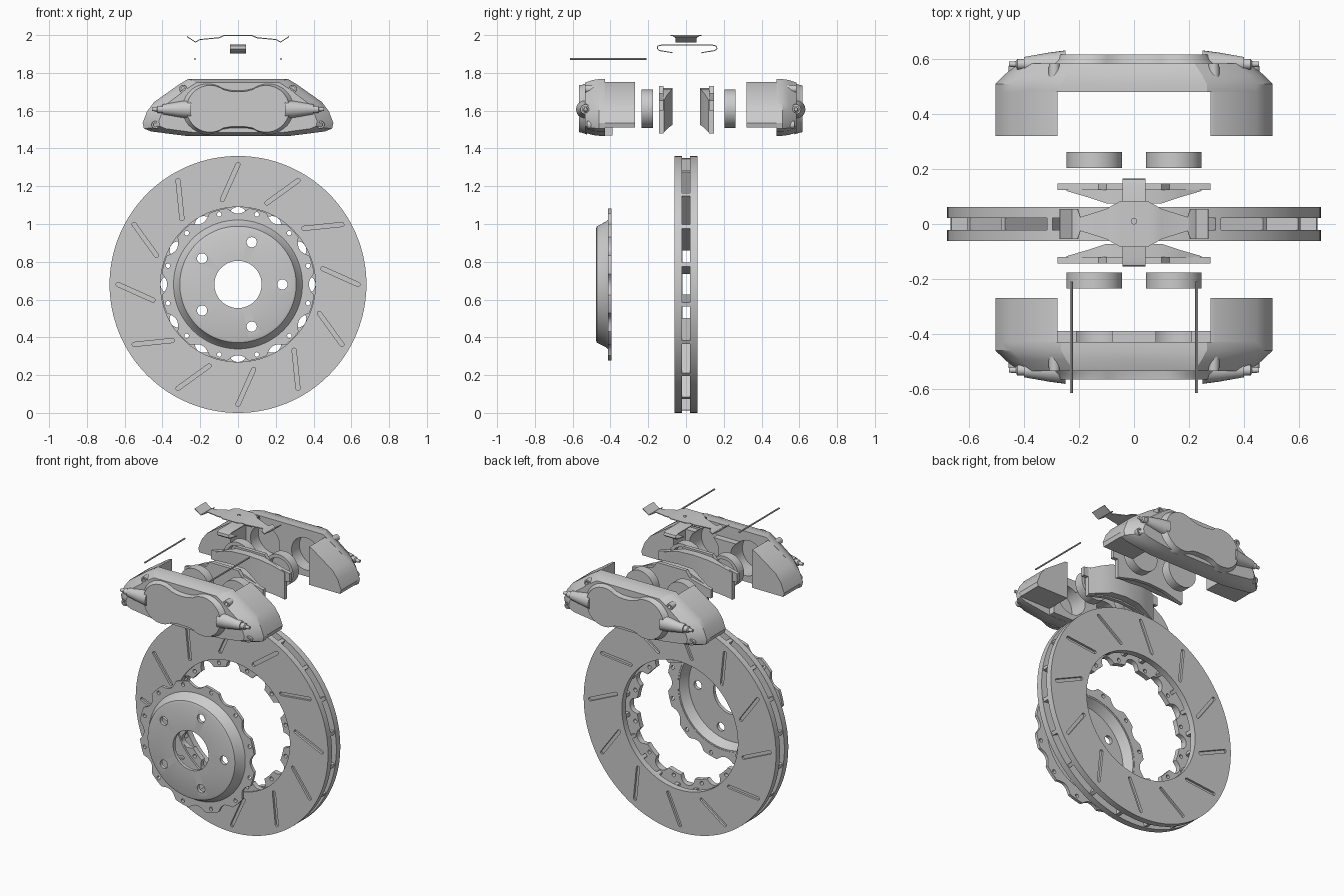
import bpy, bmesh
from math import sin, cos, pi, radians, sqrt

if "Cube" in bpy.data.objects:
    bpy.data.objects.remove(bpy.data.objects["Cube"])

ZC = 0.68  # disc axis height


def add(bm, rings, cyclic=False):
    """Skin a list of equal-length point rings; cap the ends unless cyclic."""
    vs = [[bm.verts.new(p) for p in r] for r in rings]
    n = len(vs[0])
    for i in range(len(vs) if cyclic else len(vs) - 1):
        a, b = vs[i], vs[(i + 1) % len(vs)]
        for j in range(n):
            k = (j + 1) % n
            bm.faces.new((a[j], a[k], b[k], b[j]))
    if not cyclic:
        bm.faces.new(vs[0])
        bm.faces.new(vs[-1])


def finish(bm, name):
    bmesh.ops.recalc_face_normals(bm, faces=bm.faces)
    me = bpy.data.meshes.new(name)
    bm.to_mesh(me)
    bm.free()
    ob = bpy.data.objects.new(name, me)
    bpy.context.collection.objects.link(ob)
    return ob


def apply(ob):
    bpy.context.view_layer.update()
    dg = bpy.context.evaluated_depsgraph_get()
    me = bpy.data.meshes.new_from_object(ob.evaluated_get(dg))
    ob.modifiers.clear()
    ob.data = me


def cut(targets, bm):
    cutter = finish(bm, "cutter")
    cutter.hide_render = True
    for ob in targets:
        m = ob.modifiers.new("cut", 'BOOLEAN')
        m.operation, m.solver, m.object = 'DIFFERENCE', 'EXACT', cutter
        apply(ob)
    bpy.data.objects.remove(cutter)


def circle(r, y, cx=0, cz=ZC, n=32):
    return [(cx + r * cos(2 * pi * i / n), y, cz + r * sin(2 * pi * i / n)) for i in range(n)]


def polar(f, y, n=360):
    return [(f(a) * cos(a), y, ZC + f(a) * sin(a)) for a in (2 * pi * i / n for i in range(n))]


def flat(pts, y):
    return [(x, y, z) for x, z in pts]


def mirrored(half):
    """Right-hand outline, top centre to bottom centre, closed by its mirror."""
    return half + [(-x, z) for x, z in reversed(half) if x > 1e-6]


def lathe(name, profile, n=128):
    bm = bmesh.new()
    add(bm, [circle(r, y, n=n) for r, y in profile], True)
    return finish(bm, name)


# ---- Vented disc: two friction plates, vanes, scalloped mounting tabs
plates = [lathe(n, [(.41, a), (.68, a), (.68, b), (.41, b)])
          for n, a, b in (("disc_front_plate", -.062, -.022), ("disc_back_plate", .022, .062))]

slots = bmesh.new()
x0, z0, x1, z1 = 0, .635, -.083, .45
L = sqrt((x1 - x0) ** 2 + (z1 - z0) ** 2)
ux, uz = (x1 - x0) / L, (z1 - z0) / L
w = .011
cap = [(x1 + w * (sin(t) * ux - cos(t) * uz), z1 + w * (sin(t) * uz + cos(t) * ux))
       for t in (pi * i / 6 for i in range(7))]
cap += [(x0 - w * (sin(t) * ux - cos(t) * uz), z0 - w * (sin(t) * uz + cos(t) * ux))
        for t in (pi * i / 6 for i in range(7))]
for k in range(12):
    c, s = cos(k * pi / 6), sin(k * pi / 6)
    pts = [(x * c - z * s, ZC + x * s + z * c) for x, z in cap]
    for a, b in ((-.08, -.048), (.048, .08)):
        add(slots, [flat(pts, a), flat(pts, b)])
cut(plates, slots)

bm = bmesh.new()
for k in range(20):
    a = radians(9 + 18 * k)
    c, s = cos(a), sin(a)
    pts = [(r * c - t * s, ZC + r * s + t * c)
           for r, t in ((.415, -.011), (.675, -.011), (.675, .011), (.415, .011))]
    add(bm, [flat(pts, -.023), flat(pts, .023)])
finish(bm, "disc_vanes")


def arc_offset(a):
    step = pi / 6
    return .39 * abs((a + step / 2) % step - step / 2)


def tab_inner(a):
    s = arc_offset(a)
    return max(.36, .36 + sqrt(.05 ** 2 - s * s)) if s < .05 else .36


def flange_outer(a):
    s = arc_offset(a)
    return .375 + .032 * min(1, s / .055) ** 2


tabs = bmesh.new()
add(tabs, [polar(lambda a: .418, -.05), polar(lambda a: .418, -.018),
           polar(tab_inner, -.018), polar(tab_inner, -.05)], True)
tabs = finish(tabs, "disc_tabs")

# ---- Hub hat with scalloped flange
hat = lathe("hub_hat", [(.125, -.477), (.295, -.477), (.308, -.472), (.332, -.425), (.342, -.413),
                        (.342, -.397), (.325, -.397), (.298, -.455), (.125, -.455)])
bm = bmesh.new()
add(bm, [polar(lambda a: .334, -.414), polar(flange_outer, -.414),
         polar(flange_outer, -.395), polar(lambda a: .334, -.395)], True)
flange = finish(bm, "hub_flange")
bm = bmesh.new()
for k in range(12):
    a = radians(15 + 30 * k)
    add(bm, [circle(.012, y, .384 * cos(a), ZC + .384 * sin(a), 16) for y in (-.5, .0)])
cut([flange, tabs], bm)
bm = bmesh.new()
for k in range(5):
    a = radians(72 * k)
    add(bm, [circle(.027, y, .235 * cos(a), ZC + .235 * sin(a), 24) for y in (-.6, -.4)])
cut([hat], bm)

# ---- Caliper halves, pistons and pads, front then mirrored to the rear
BODY = mirrored([(0, 1.767), (.265, 1.767), (.315, 1.737), (.445, 1.645), (.482, 1.595), (.505, 1.535),
                 (.498, 1.505), (.46, 1.49), (.28, 1.467), (0, 1.467)])
LUG = [(.278, 1.752), (.295, 1.748), (.445, 1.645), (.482, 1.595), (.505, 1.535), (.498, 1.51), (.278, 1.51)]
lobe = [(.148 + .124 * cos(t), 1.61 + .124 * sin(t)) for t in (radians(125 - 250 * i / 24) for i in range(25))]
BONE = mirrored([(0, 1.70)] + [(.04, 1.702)] + lobe + [(.04, 1.515), (0, 1.515)])
LIP = mirrored([(0, 1.69), (.279, 1.69), (.279, 1.468), (0, 1.468)])


def scaled(pts, sx, sz):
    return [(x * sx, 1.61 + (z - 1.61) * sz) for x, z in pts]


def caliper(side, Y):
    bm = bmesh.new()
    add(bm, [flat(BODY, Y(-.43)), flat(BODY, Y(-.46)), flat(scaled(BODY, .93, .97), Y(-.495)),
             flat(scaled(BODY, .83, .88), Y(-.535))])
    body = [finish(bm, side + "_caliper_body")]
    if side == "front":
        bm = bmesh.new()
        add(bm, [flat(LIP, Y(-.435)), flat(LIP, Y(-.39))])
        body.append(finish(bm, "front_caliper_lip"))
    bm = bmesh.new()
    for x in (-.145, .145):
        add(bm, [circle(.103, Y(y), x, 1.61, 48) for y in (-.35, -.51)])
    cut(body, bm)

    bm = bmesh.new()  # raised outer face
    add(bm, [flat(scaled(BONE, 1.12, 1.1), Y(-.525)), flat(scaled(BONE, 1.03, 1.03), Y(-.548)),
             flat(BONE, Y(-.567))])
    finish(bm, side + "_caliper_face")

    lugs, nipples, bosses = bmesh.new(), bmesh.new(), bmesh.new()
    for s in (-1, 1):
        pts = [(s * x, z) for x, z in LUG]
        add(lugs, [flat(pts, Y(-.27)), flat(pts, Y(-.435))])
        stations = [(.25, .05), (.31, .042), (.40, .026), (.40, .019), (.425, .019), (.43, .011), (.455, .009)]
        add(nipples, [[(s * x, Y(-.532) + r * cos(t), 1.607 + r * sin(t)) for t in
                       (2 * pi * i / 24 for i in range(24))] for x, r in stations])
        for x, z, y in ((.29, 1.715, -.535), (.437, 1.525, -.525)):
            prof = [(.022, -.47), (.02, y), (.011, y), (.011, y + .015)]
            add(bosses, [circle(r, Y(b), s * x, z, 20) for r, b in prof])
    finish(lugs, side + "_caliper_lugs")
    finish(nipples, side + "_bleed_nipples")
    finish(bosses, side + "_caliper_bolts")


def pistons(side, Y):
    bm = bmesh.new()
    for x in (-.145, .145):
        add(bm, [circle(r, Y(y), x, 1.61, 48) for r, y in
                 ((.08, -.222), (.08, -.176), (.101, -.176), (.101, -.235))])
    finish(bm, side + "_pistons")


def pad(side, Y):
    friction = [(.245, 1.485, 1.655, -.117), (.17, 1.508, 1.69, -.095), (.1, 1.525, 1.715, -.072),
                (0, 1.535, 1.72, -.072)]
    plate = [(.278, 1.6, 1.655), (.245, 1.6, 1.662), (.244, 1.48, 1.662), (.13, 1.51, 1.69),
             (.1, 1.517, 1.73), (0, 1.525, 1.73)]
    for name, back, st in (("friction", -.122, friction),
                           ("backplate", -.144, [p + (-.12,) for p in plate])):
        st = st + [(-p[0],) + p[1:] for p in reversed(st[:-1])]
        bm = bmesh.new()
        add(bm, [[(x, Y(back), b), (x, Y(back), t), (x, Y(f), t), (x, Y(f), b)] for x, b, t, f in st])
        finish(bm, side + "_pad_" + name)


for side, flip in (("front", False), ("rear", True)):
    place = lambda m: (lambda y: m - y) if flip else (lambda y: y)
    caliper(side, place(.05))
    pistons(side, place(.028))
    pad(side, place(.003))

# ---- Retaining pins
bm = bmesh.new()
for x in (-.228, .228):
    add(bm, [circle(.005, y, x, 1.873, 12) for y in (-.615, -.21)])
finish(bm, "retaining_pins")


# ---- Spring clip: bow-tie sheet along x, folded strap along y
def sheet(name, stations, along_x):
    bm = bmesh.new()
    rows = [[bm.verts.new((p, s * h, z) if along_x else (s * h, p, z)) for s in (-1, 1)]
            for p, z, h in stations]
    for a, b in zip(rows, rows[1:]):
        bm.faces.new((a[0], a[1], b[1], b[0]))
    ob = finish(bm, name)
    m = ob.modifiers.new("thickness", 'SOLIDIFY')
    m.thickness, m.offset = .005, 0
    apply(ob)
    return ob


half = [(.27, 1.992, .055), (.225, 1.963, .055), (.205, 1.975, .055), (.195, 1.977, .025),
        (.10, 1.986, .055), (.075, 1.997, .07), (.05, 1.997, .083)]
bow = sheet("spring_clip", half + [(-x, z, h) for x, z, h in reversed(half)], True)
bm = bmesh.new()
add(bm, [[(.01 * cos(t), .01 + .01 * sin(t), z) for t in (2 * pi * i / 16 for i in range(16))]
         for z in (1.98, 2.02)])
cut([bow], bm)
sheet("spring_strap", [(y, z, .042) for y, z in (
    (-.07, 1.906), (-.09, 1.91), (-.14, 1.918), (-.152, 1.928), (-.15, 1.942), (-.13, 1.947), (.14, 1.947),
    (.16, 1.942), (.164, 1.928), (.152, 1.918), (.10, 1.91), (.08, 1.906))], False)

# ---- Smooth shading with sharp edges kept
bpy.ops.object.select_all(action='SELECT')
bpy.context.view_layer.objects.active = bow
bpy.ops.object.shade_smooth_by_angle(angle=radians(30))
